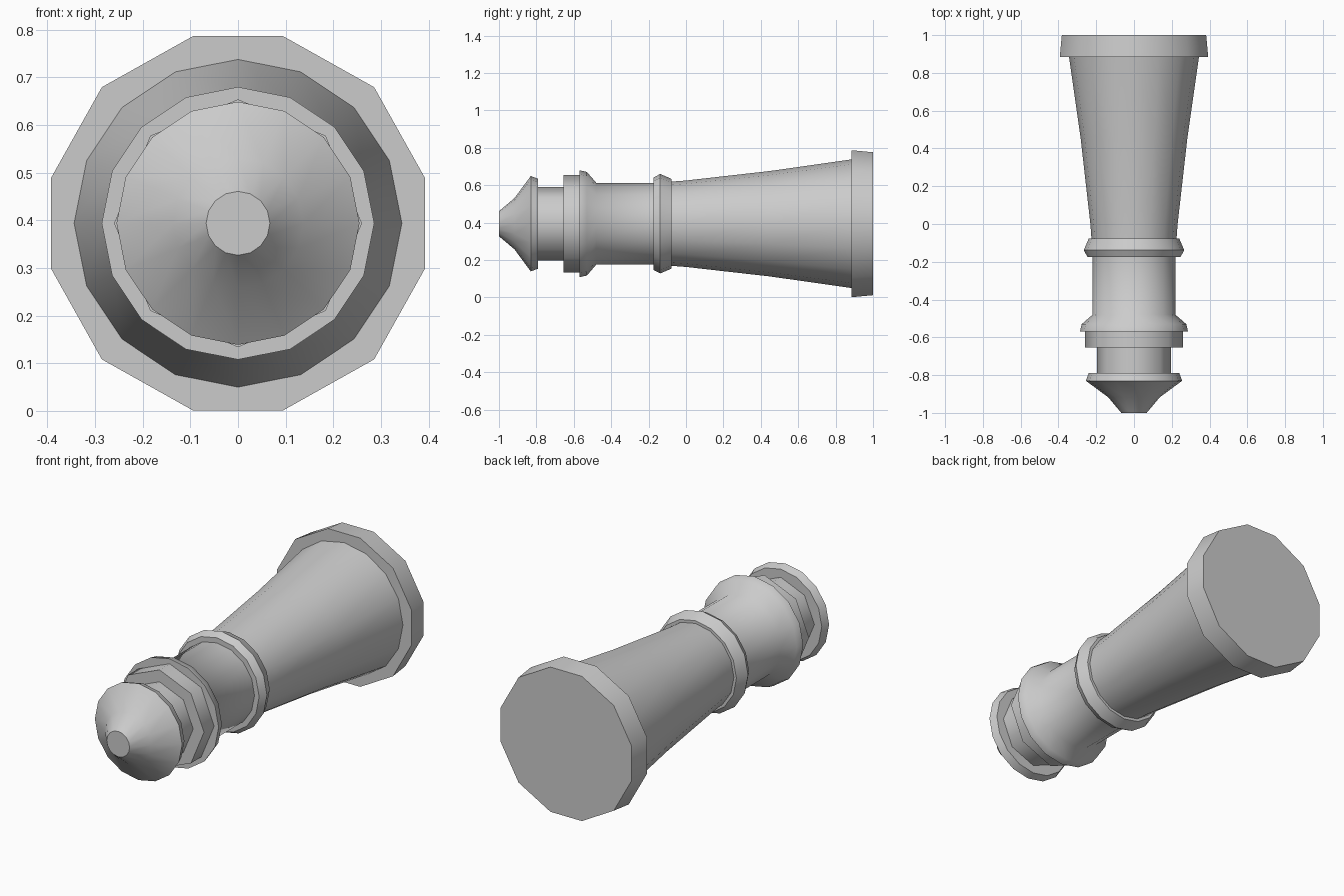
import bpy, bmesh, math

if "Cube" in bpy.data.objects:
    bpy.data.objects.remove(bpy.data.objects["Cube"])

AXIS_Z = 0.394


def lathe(name, profile, sides=16, angles=None):
    """Closed solid of revolution about the y axis; profile is (y, radius)."""
    angles = angles or [i * 360 / sides for i in range(sides)]
    bm = bmesh.new()
    rings = []
    for y, r in profile:
        rings.append([bm.verts.new((r * math.cos(math.radians(a)), y,
                                    AXIS_Z + r * math.sin(math.radians(a))))
                      for a in angles])
    n = len(angles)
    for a, b in zip(rings, rings[1:]):
        for i in range(n):
            j = (i + 1) % n
            bm.faces.new((a[i], a[j], b[j], b[i]))
    bm.faces.new(rings[0])
    bm.faces.new(rings[-1])
    bmesh.ops.recalc_face_normals(bm, faces=bm.faces[:])
    mesh = bpy.data.meshes.new(name)
    bm.to_mesh(mesh)
    bm.free()
    obj = bpy.data.objects.new(name, mesh)
    bpy.context.collection.objects.link(obj)
    bpy.ops.object.select_all(action='DESELECT')
    obj.select_set(True)
    bpy.context.view_layer.objects.active = obj
    bpy.ops.object.shade_smooth_by_angle(angle=math.radians(50))
    return obj


# Pointed nose cap
lathe("nose_cap", [(-1.0, 0.067), (-0.917, 0.137), (-0.83, 0.255), (-0.79, 0.24)])
# Narrow neck behind the nose
lathe("neck", [(-0.80, 0.197), (-0.64, 0.197)], 8)
# Octagonal step in front of the flare
lathe("collar_step", [(-0.655, 0.26), (-0.56, 0.26)], 8)
# Barrel with flared front lip
lathe("barrel", [(-0.57, 0.286), (-0.53, 0.277), (-0.48, 0.219), (-0.15, 0.219)])
# Middle ring
lathe("middle_ring", [(-0.175, 0.246), (-0.138, 0.266), (-0.078, 0.24)])
# Gently flaring rear cone
lathe("rear_cone", [(-0.12, 0.222), (0.0, 0.231), (0.45, 0.282), (0.90, 0.346)])
# Twelve-sided rear flange
corner = [13.5, 45, 76.5]
lathe("rear_flange", [(0.885, 0.404), (1.0, 0.393)],
      angles=[a + 90 * q for q in range(4) for a in corner])
